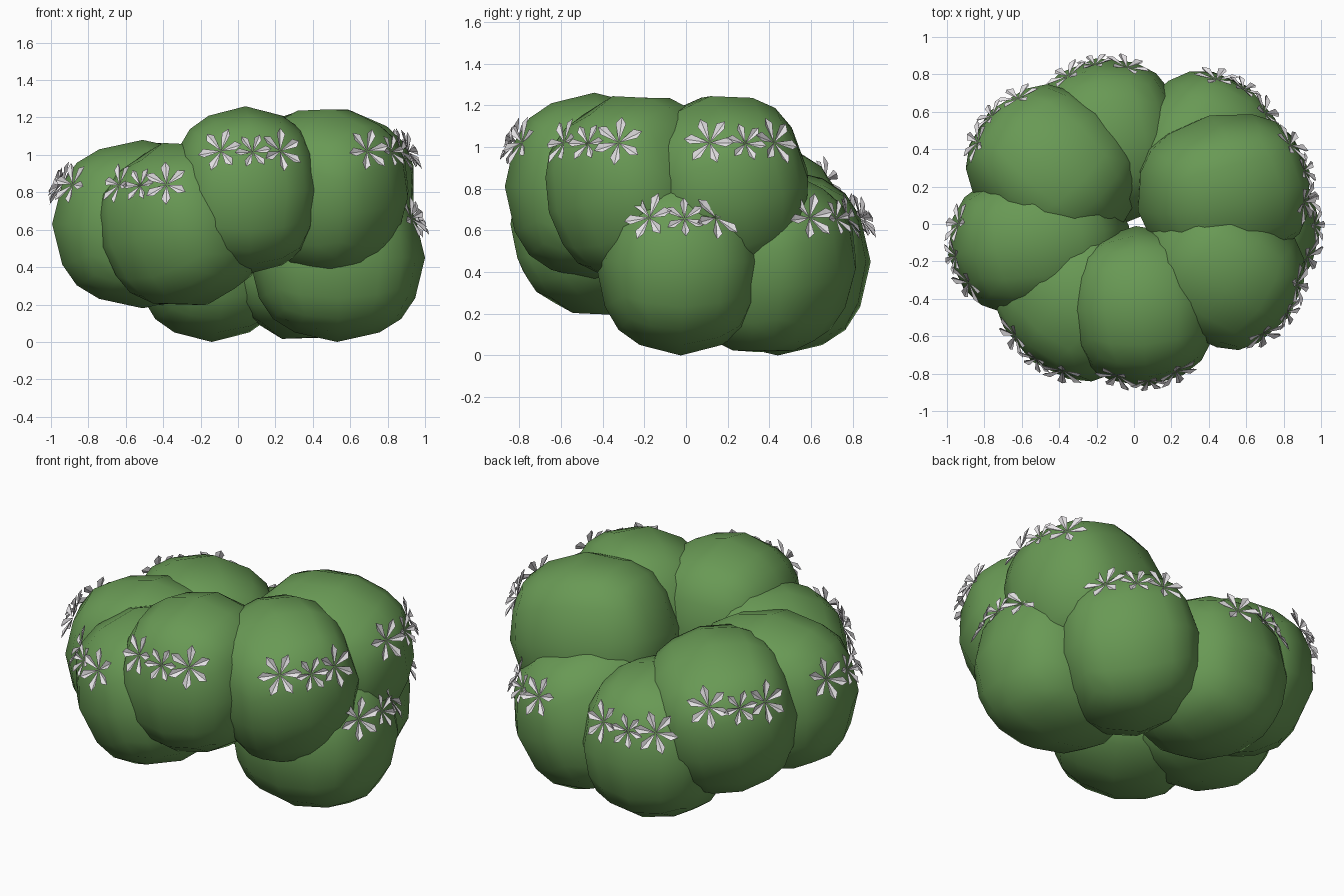
import bpy, bmesh, random
from math import radians, sin, pi, sqrt
from mathutils import Vector, Matrix, Euler

random.seed(4)
cube = bpy.data.objects.get("Cube")
if cube:
    bpy.data.objects.remove(cube, do_unlink=True)


def material(name, rgb):
    mat = bpy.data.materials.new(name)
    mat.use_nodes = True
    mat.diffuse_color = (*rgb, 1)
    mat.node_tree.nodes["Principled BSDF"].inputs["Base Color"].default_value = (*rgb, 1)
    return mat


leaf_green = material("leaf_green", (0.14, 0.32, 0.09))
petal_white = material("petal_white", (0.80, 0.78, 0.80))


def add_object(name, bm, mat, smooth):
    mesh = bpy.data.meshes.new(name)
    bm.to_mesh(mesh)
    bm.free()
    mesh.materials.append(mat)
    for p in mesh.polygons:
        p.use_smooth = smooth
    obj = bpy.data.objects.new(name, mesh)
    bpy.context.collection.objects.link(obj)
    return obj


# Leafy clump: a gridded cube pulled almost to a sphere, then stretched.
# A flat top comes from turning the grid by half a facet before stretching.
def clump(name, size, frame, flat_top):
    turn = Euler([radians(11 * flat_top)] * 2 + [0]).to_matrix()
    bm = bmesh.new()
    bmesh.ops.create_cube(bm, size=2)
    bmesh.ops.subdivide_edges(bm, edges=bm.edges[:], cuts=3, use_grid_fill=True)
    for v in bm.verts:
        box = Vector([sin(c * pi / 4) * sqrt(2) for c in v.co])
        point = turn @ box.normalized().lerp(box, 0.07)
        v.co = Vector([a * b for a, b in zip(point, size)])
    bm.transform(frame)
    return add_object(name, bm, leaf_green, True)


# One narrow folded petal pointing along x, cupped towards z
def petal(bm, length, matrix):
    wide = length * 0.2
    base, left, mid, right, tip = [bm.verts.new(matrix @ Vector(c)) for c in (
        (0, 0, 0), (length * 0.72, wide, 0.026), (length * 0.74, 0, 0.014),
        (length * 0.72, -wide, 0.026), (length, 0, 0.022))]
    for tri in ((base, mid, left), (base, right, mid), (left, mid, tip), (mid, right, tip)):
        bm.faces.new(tri)


# Three flowers in a row on the outer upper side of a clump
def flowers(name, size, frame):
    bm = bmesh.new()
    for side, up, length in ((-0.15, 0.205, 0.125), (0.01, 0.2, 0.1), (0.155, 0.205, 0.125)):
        out = size[0] * sqrt(1 - (side / size[1]) ** 2 - (up / size[2]) ** 2)
        spot = Vector((out, side, up))
        normal = Vector([c / s ** 2 for c, s in zip(spot, size)])
        normal.z *= 0.8
        normal.normalize()
        turn = normal.to_track_quat('Z', 'Y').to_matrix().to_4x4()
        place = frame @ Matrix.Translation(spot + normal * 0.014) @ turn
        spin = random.uniform(0, pi / 3)
        for i in range(6):
            petal(bm, length, place @ Matrix.Rotation(spin + i * pi / 3, 4, 'Z'))
    add_object(name, bm, petal_white, False)


# Ring of clumps: name, x, y, z, facing angle, outward and sideways half sizes, flat top
LOW, MIDDLE, HIGH = 0.45, 0.63, 0.81
CLUMPS = (
    ("front", 0.04, -0.44, HIGH, -86, 0.43, 0.41, False),
    ("front_left", 0.47, -0.24, HIGH, -35, 0.45, 0.41, True),
    ("back_left_upper", 0.48, 0.175, HIGH, 13, 0.48, 0.42, True),
    ("left", 0.53, -0.025, LOW, 1, 0.47, 0.41, False),
    ("back_left_lower", 0.35, 0.365, LOW, 55, 0.46, 0.42, True),
    ("back", -0.14, 0.44, LOW, 98, 0.45, 0.42, False),
    ("back_right", -0.43, 0.28, MIDDLE, 137, 0.48, 0.43, True),
    ("right", -0.51, -0.09, MIDDLE, 189, 0.49, 0.40, False),
    ("front_right", -0.285, -0.39, MIDDLE, 233, 0.44, 0.445, True),
)
for name, x, y, z, angle, out, wide, flat_top in CLUMPS:
    frame = Matrix.Translation((x, y, z)) @ Matrix.Rotation(radians(angle), 4, 'Z')
    size = (out, wide, 0.45)
    clump(name + "_clump", size, frame, flat_top)
    flowers(name + "_flowers", size, frame)
